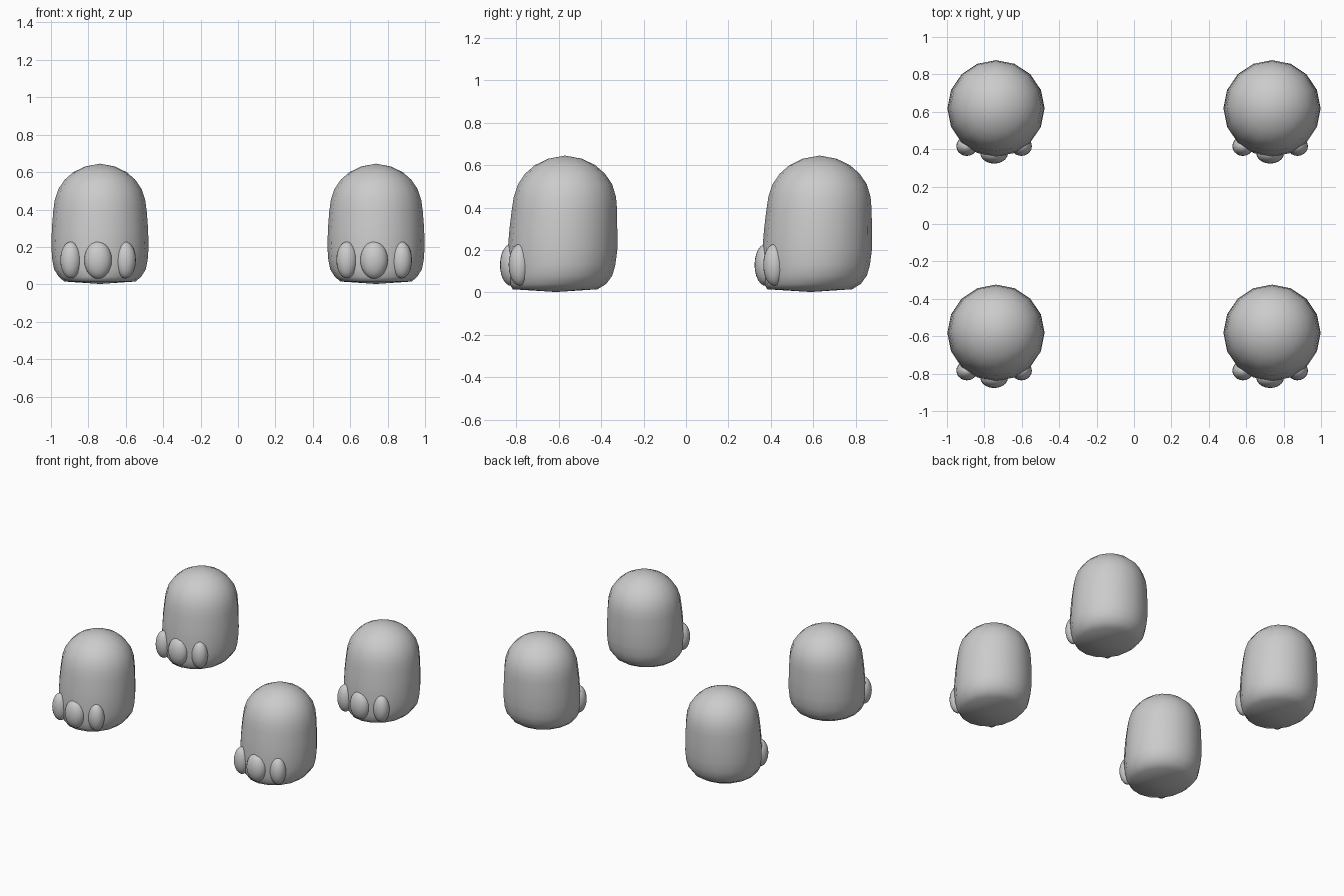
import bpy, bmesh, math
from mathutils import Matrix

if "Cube" in bpy.data.objects:
    bpy.data.objects.remove(bpy.data.objects["Cube"])

SEG = 16
# leg rings: (z, centre y offset, radius x, radius y)
RINGS = [(0.015, -0.035, 0.190, 0.200), (0.04, -0.022, 0.220, 0.228),
         (0.08, -0.010, 0.245, 0.245), (0.13, -0.004, 0.255, 0.253),
         (0.20, 0.0, 0.260, 0.258), (0.30, 0.004, 0.257, 0.254),
         (0.39, 0.009, 0.250, 0.248), (0.45, 0.011, 0.242, 0.241),
         (0.51, 0.012, 0.222, 0.222), (0.56, 0.012, 0.188, 0.188),
         (0.60, 0.012, 0.142, 0.142), (0.63, 0.012, 0.080, 0.080)]
BOTTOM, TOP = (0.002, -0.03), (0.645, 0.012)


def finish(bm, name, loc):
    bmesh.ops.recalc_face_normals(bm, faces=bm.faces)
    for f in bm.faces:
        f.smooth = True
    mesh = bpy.data.meshes.new(name)
    bm.to_mesh(mesh)
    bm.free()
    ob = bpy.data.objects.new(name, mesh)
    ob.location = loc
    bpy.context.collection.objects.link(ob)
    return ob


def make_leg(name, x, y):
    bm = bmesh.new()
    loops = []
    for z, cy, rx, ry in RINGS:
        loops.append([bm.verts.new((rx * math.cos(a), cy + ry * math.sin(a), z))
                      for a in (2 * math.pi * i / SEG for i in range(SEG))])
    for lo, hi in zip(loops, loops[1:]):
        for i in range(SEG):
            j = (i + 1) % SEG
            bm.faces.new((lo[i], lo[j], hi[j], hi[i]))
    # slightly domed sole and crown
    for (z, cy), loop in ((BOTTOM, loops[0]), (TOP, loops[-1])):
        tip = bm.verts.new((0, cy, z))
        for i in range(SEG):
            bm.faces.new((tip, loop[i], loop[(i + 1) % SEG]))
    return finish(bm, name, (x, y, 0))


def make_toe(name, x, y, size):
    bm = bmesh.new()
    bmesh.ops.create_uvsphere(bm, u_segments=20, v_segments=12, radius=1,
                              matrix=Matrix.Diagonal((*size, 1)))
    return finish(bm, name, (x, y, 0.13))


# four identical legs, each with three toes on the front
for side, x in (("left", -0.738), ("right", 0.738)):
    for end, y in (("front", -0.582), ("back", 0.618)):
        make_leg(f"{end}_{side}_leg", x, y)
        tx = x - 0.01
        make_toe(f"{end}_{side}_middle_toe", tx, y - 0.24, (0.074, 0.055, 0.10))
        for tag, s in (("outer_a", -1), ("outer_b", 1)):
            make_toe(f"{end}_{side}_{tag}_toe", tx + s * 0.146, y - 0.202,
                     (0.056, 0.052, 0.098))
